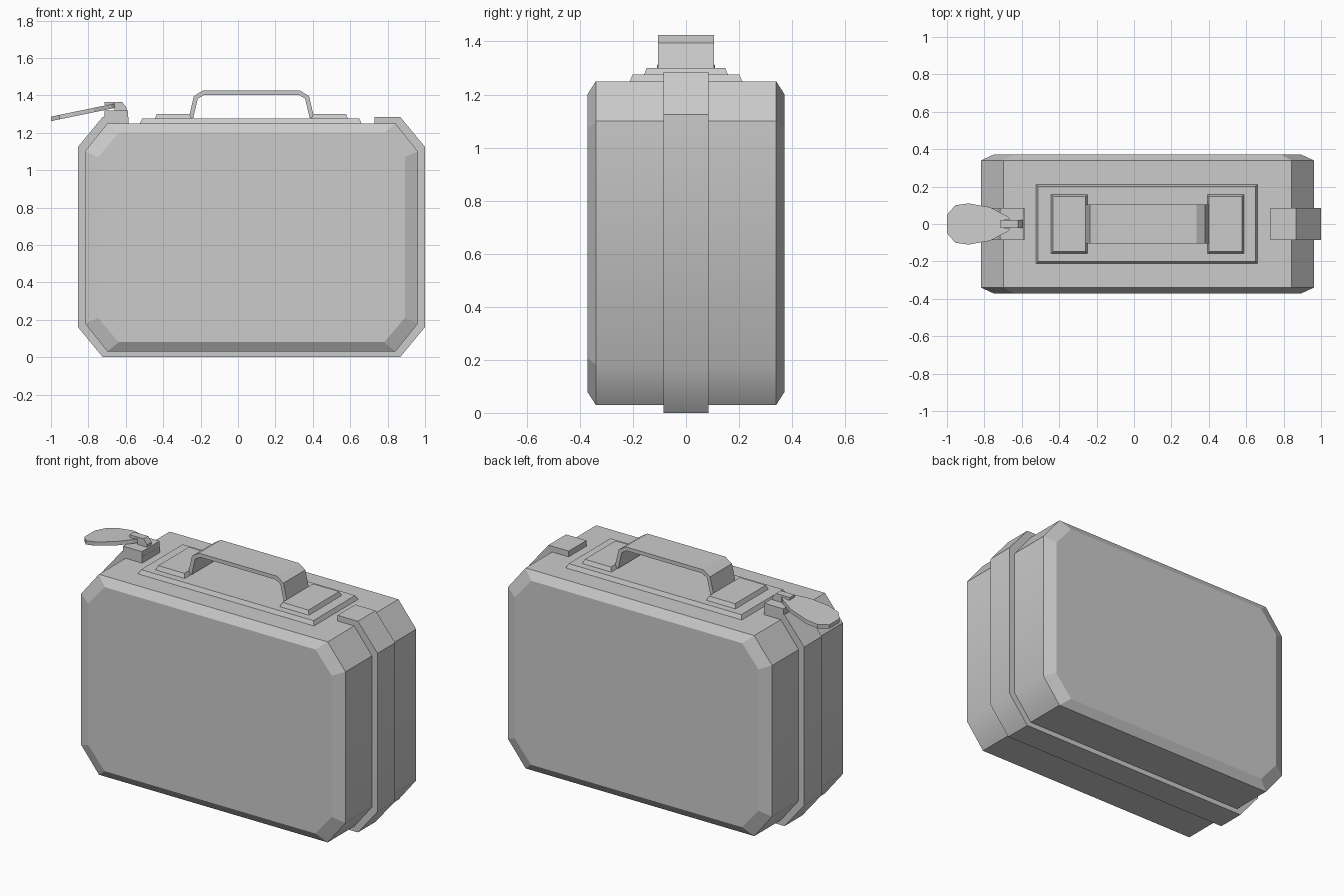
import bpy
import bmesh

cube = bpy.data.objects.get("Cube")
if cube:
    bpy.data.objects.remove(cube, do_unlink=True)

grey = bpy.data.materials.new("plain_grey")
grey.use_nodes = True
COLOUR = (0.6, 0.6, 0.6, 1.0)
grey.diffuse_color = COLOUR
for node in grey.node_tree.nodes:
    if node.type == "BSDF_PRINCIPLED":
        node.inputs["Base Color"].default_value = COLOUR

CX = 0.072  # middle of the case, the tag sticks out to one side


def loft(name, rings):
    """Join matching rings of points into a closed solid."""
    bm = bmesh.new()
    loops = [[bm.verts.new(p) for p in ring] for ring in rings]
    n = len(loops[0])
    for a, b in zip(loops, loops[1:]):
        for i in range(n):
            j = (i + 1) % n
            bm.faces.new((a[i], a[j], b[j], b[i]))
    bm.faces.new(loops[0])
    bm.faces.new(loops[-1])
    bmesh.ops.recalc_face_normals(bm, faces=bm.faces)
    # Only the low corner folds on the sides are soft
    for e in bm.edges:
        u, v = (w.co for w in e.verts)
        e.smooth = abs(u.z - v.z) < 0.001 and abs(u.x - v.x) < 0.001 and 0.1 < u.z < 0.2
    for f in bm.faces:
        f.smooth = True
    mesh = bpy.data.meshes.new(name)
    bm.to_mesh(mesh)
    bm.free()
    mesh.materials.append(grey)
    obj = bpy.data.objects.new(name, mesh)
    bpy.context.collection.objects.link(obj)
    return obj


def prism(name, profile, half):
    """Extrude an x-z profile across the depth."""
    return loft(name, [[(x, y, z) for x, z in profile] for y in (-half, half)])


def plate(name, x, hx, hy, z0, z1, inset):
    """Flat plate with sloping sides."""
    def ring(d, z):
        return [(x + sx * (hx - d), sy * (hy - d), z)
                for sx, sy in ((-1, -1), (1, -1), (1, 1), (-1, 1))]
    return loft(name, [ring(0, z0), ring(inset, z1)])


def octagon(half, z0, z1, cut_x, cut_z):
    """Cut-corner outline, starting at the top right and going clockwise."""
    right = [(half - cut_x, z1), (half, z1 - cut_z), (half, z0 + cut_z), (half - cut_x, z0)]
    return [(CX + x, z) for x, z in right] + [(CX - x, z) for x, z in reversed(right)]


# Case body with bevelled front and back
outer = octagon(0.89, 0.03, 1.25, 0.12, 0.15)
inner = octagon(0.82, 0.08, 1.20, 0.11, 0.13)
layers = ((inner, -0.372), (outer, -0.34), (outer, 0.34), (inner, 0.372))
loft("case_body", [[(x, y, z) for x, z in ring] for ring, y in layers])

# Raised band round the sides and bottom, open at the top
band_out = octagon(0.927, 0.0, 1.285, 0.132, 0.16)
band_in = octagon(0.86, 0.06, 1.22, 0.11, 0.14)
END = 0.658
profile = ([(CX + END, 1.285)] + band_out + [(CX - END, 1.285), (CX - END, 1.22)]
           + band_in[::-1] + [(CX + END, 1.22)])
prism("band", profile, 0.085)

# Handle mount and feet
plate("handle_mount", CX - 0.004, 0.597, 0.217, 1.24, 1.275, 0.016)
for side, label in ((-1, "right"), (1, "left")):
    plate(label + "_handle_foot", CX + side * 0.418, 0.1, 0.16, 1.27, 1.3, 0.012)

# Handle arch
arch_out = [(0.335, 1.28), (0.308, 1.395), (0.262, 1.425)]
arch_in = [(0.311, 1.28), (0.287, 1.382), (0.254, 1.402)]


def mirror_path(path):
    return [(CX - x, z) for x, z in path] + [(CX + x, z) for x, z in reversed(path)]


prism("handle", mirror_path(arch_out) + mirror_path(arch_in)[::-1], 0.105)

# Latch block and hook on the band's end
prism("latch_block", [(-0.715, 1.24), (-0.587, 1.24), (-0.587, 1.32), (-0.715, 1.32)], 0.085)
prism("latch_hook", [(-0.66, 1.31), (-0.597, 1.31), (-0.597, 1.335), (-0.62, 1.365),
                     (-0.715, 1.365), (-0.715, 1.35), (-0.66, 1.345)], 0.022)

# Tilted leaf-shaped tag, notched round the hook
edge = [(-1.0, 0.05), (-0.955, 0.1), (-0.885, 0.11), (-0.77, 0.09),
        (-0.675, 0.04), (-0.66, 0.024), (-0.71, 0.022)]
outline = edge + [(x, -y) for x, y in reversed(edge)]
loft("tag", [[(x, y, 1.355 + 0.206 * (x + 0.665) - t) for x, y in outline]
             for t in (0.0, 0.024)])
